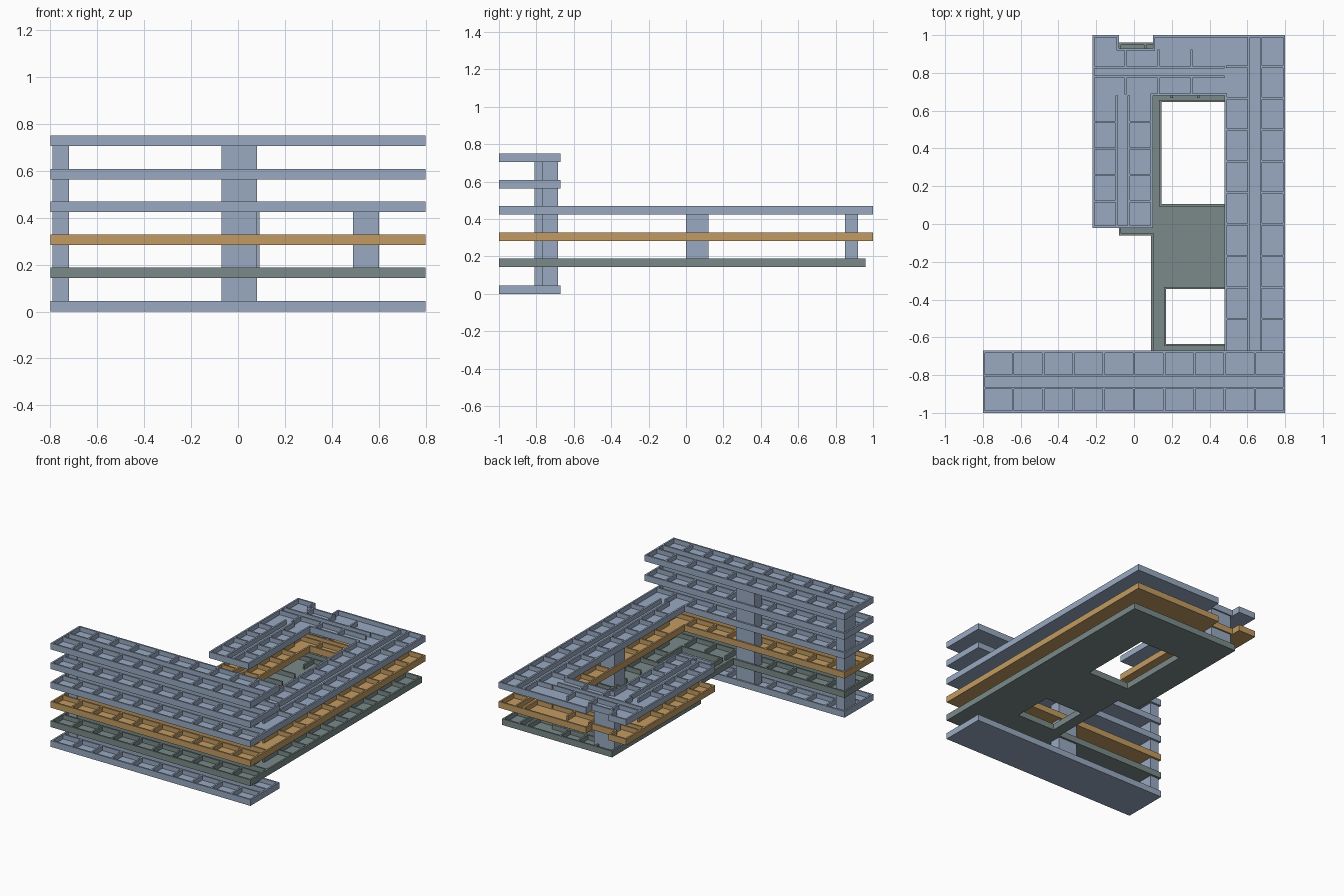
import bpy
import bmesh
from mathutils import Matrix, Vector

if "Cube" in bpy.data.objects:
    bpy.data.objects.remove(bpy.data.objects["Cube"], do_unlink=True)


def material(name, rgb):
    mat = bpy.data.materials.new(name)
    mat.use_nodes = True
    mat.diffuse_color = (*rgb, 1)
    mat.node_tree.nodes["Principled BSDF"].inputs["Base Color"].default_value = (*rgb, 1)
    return mat


BLUE = material("slate blue", (0.32, 0.40, 0.54))
TAN = material("tan", (0.54, 0.33, 0.125))
GREEN = material("grey green", (0.195, 0.255, 0.25))

HEIGHT, SLAB, WALL = 0.045, 0.012, 0.012


def add_box(bm, x0, x1, y0, y1, z0, z1):
    centre = Vector((x0 + x1, y0 + y1, z0 + z1)) / 2
    size = Matrix.Diagonal((x1 - x0, y1 - y0, z1 - z0, 1))
    bmesh.ops.create_cube(bm, size=1, matrix=Matrix.Translation(centre) @ size)


def finish(bm, name, mat):
    mesh = bpy.data.meshes.new(name)
    bm.to_mesh(mesh)
    bm.free()
    mesh.materials.append(mat)
    obj = bpy.data.objects.new(name, mesh)
    bpy.context.collection.objects.link(obj)
    return obj


def raise_faces(bm, faces, dz):
    geom = bmesh.ops.extrude_face_region(bm, geom=faces)["geom"]
    verts = [g for g in geom if isinstance(g, bmesh.types.BMVert)]
    bmesh.ops.translate(bm, verts=verts, vec=(0, 0, dz))
    return [g for g in geom if isinstance(g, bmesh.types.BMFace)]


def inside(rects, x, y):
    return any(a < x < b and c < y < d for a, b, c, d in rects)


def add_tray(bm, solids, holes, z):
    """Slab covering the solids minus the holes, with a raised rim wall."""
    xs = sorted({v for r in solids + holes for v in r[:2]})
    ys = sorted({v for r in solids + holes for v in r[2:]})
    for x0, x1 in zip(xs, xs[1:]):
        for y0, y1 in zip(ys, ys[1:]):
            mx, my = (x0 + x1) / 2, (y0 + y1) / 2
            if inside(solids, mx, my) and not inside(holes, mx, my):
                corners = ((x0, y0), (x1, y0), (x1, y1), (x0, y1))
                bm.faces.new([bm.verts.new((x, y, z)) for x, y in corners])
    bmesh.ops.remove_doubles(bm, verts=bm.verts[:], dist=0.0001)
    top = raise_faces(bm, bm.faces[:], SLAB)
    bmesh.ops.recalc_face_normals(bm, faces=bm.faces[:])
    rim = bmesh.ops.inset_region(bm, faces=top, thickness=WALL, use_even_offset=True)["faces"]
    raise_faces(bm, rim, HEIGHT - SLAB)
    bmesh.ops.recalc_face_normals(bm, faces=bm.faces[:])


def add_rooms(bm, rect, z, count, corridor=True):
    """Cross walls along the longer side, in two rows beside a corridor."""
    x0, x1, y0, y1 = rect
    along_x = (x1 - x0) > (y1 - y0)
    (s0, s1), (t0, t1) = ((x0, x1), (y0, y1)) if along_x else ((y0, y1), (x0, x1))
    low, high = z + SLAB, z + HEIGHT

    def wall(a0, a1, b0, b1):
        span = (a0, a1, b0, b1) if along_x else (b0, b1, a0, a1)
        add_box(bm, *span, low, high)

    depth = t1 - t0
    rows = [(t0, t1)]
    if corridor:
        rows = [(t0, t0 + depth * 0.4), (t1 - depth * 0.4, t1)]
        for edge in (rows[0][1], rows[1][0]):
            wall(s0, s1, edge - WALL / 2, edge + WALL / 2)
    for i in range(1, count):
        s = s0 + (s1 - s0) * i / count
        for a, b in rows:
            wall(s - WALL / 2, s + WALL / 2, a + WALL / 2, b - WALL / 2)


# Footprints shared by the storeys: x0, x1, y0, y1
FRONT = (-0.8, 0.8, -1, -0.67)
SIDE = (0.48, 0.8, -0.67, 1)
BACK = (-0.22, 0.48, 0.68, 1)
ARM = (-0.22, 0.1, -0.02, 0.68)
NOTCH = (-0.08, 0.1, 0.93, 1)

# Straight storeys over the front wing only
for name, z in (("ground_floor", 0), ("fourth_floor", 0.563), ("top_floor", 0.705)):
    bm = bmesh.new()
    add_tray(bm, [FRONT], [], z)
    add_rooms(bm, FRONT, z, 10)
    finish(bm, name, BLUE)

# Hook-shaped storeys around the courtyard
for name, z, mat in (("second_floor", 0.283, TAN), ("third_floor", 0.424, BLUE)):
    bm = bmesh.new()
    add_tray(bm, [FRONT, SIDE, BACK, ARM], [NOTCH], z)
    add_rooms(bm, FRONT, z, 10)
    add_rooms(bm, SIDE, z, 10)
    add_rooms(bm, (-0.22, 0.48, 0.68, 0.93), z, 4)
    add_rooms(bm, ARM, z, 5)
    finish(bm, name, mat)

# First storey with two courtyard openings
bm = bmesh.new()
z = 0.143
COURT = (0.09, 0.8, -0.67, 0.96)
INNER_ARM = (-0.08, 0.09, -0.06, 0.96)
OPENINGS = [(0.145, 0.478, 0.105, 0.645), (0.17, 0.478, -0.635, -0.345)]
add_tray(bm, [FRONT, COURT, INNER_ARM], OPENINGS, z)
add_rooms(bm, FRONT, z, 10)
add_rooms(bm, (0.48, 0.8, -0.67, 0.96), z, 10)
add_rooms(bm, (-0.08, 0.48, 0.66, 0.96), z, 4)
add_rooms(bm, (-0.08, 0.1, -0.06, 0.66), z, 5, corridor=False)
finish(bm, "first_floor", GREEN)

# Stair and lift towers, standing between the storeys
TOWERS = {
    "end_tower": (-0.79, -0.72, -0.81, -0.685, 0.02, 0.715),
    "central_tower": (-0.07, 0.08, -0.77, -0.685, 0.02, 0.715),
    "side_tower": (0.49, 0.6, 0, 0.12, 0.155, 0.43),
    "back_tower": (-0.07, 0.092, 0.85, 0.92, 0.155, 0.43),
}
for name, dims in TOWERS.items():
    bm = bmesh.new()
    add_box(bm, *dims)
    finish(bm, name, BLUE)
